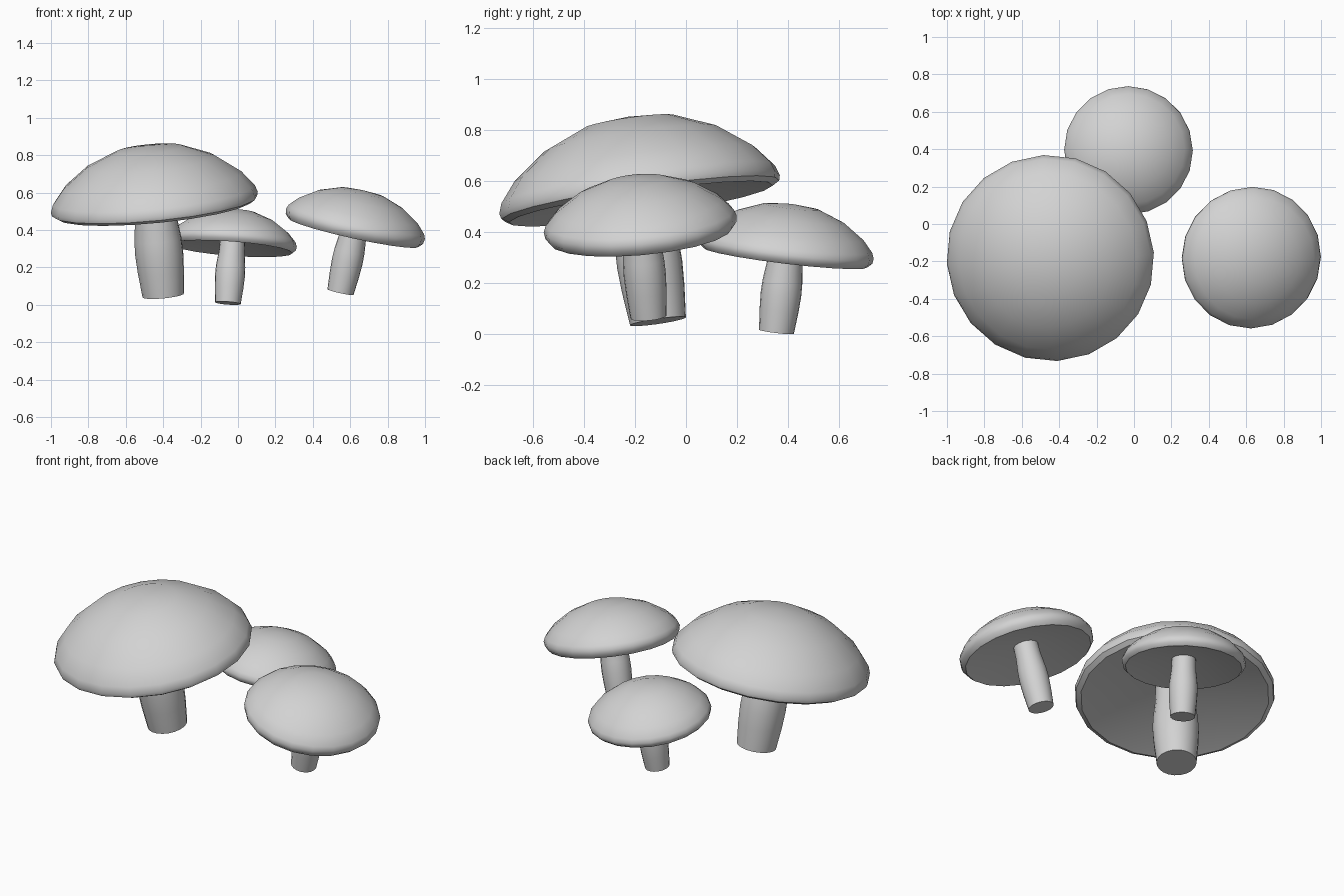
import bpy, math
from mathutils import Matrix, Vector

SIDES = 20

if "Cube" in bpy.data.objects:
    bpy.data.objects.remove(bpy.data.objects["Cube"], do_unlink=True)

grey = bpy.data.materials.new("plain grey")
grey.use_nodes = True
colour = (0.65, 0.65, 0.65, 1)
grey.diffuse_color = colour
grey.node_tree.nodes["Principled BSDF"].inputs["Base Color"].default_value = colour


def lathe(name, profile, base, axis, spin):
    """Spin a (radius, height) profile around a leaning axis; zero radius makes a pole."""
    turn = Vector((0, 0, 1)).rotation_difference(Vector(axis)).to_matrix() @ Matrix.Rotation(spin, 3, "Z")
    verts, rings, faces = [], [], []
    for r, h in profile:
        n = 1 if r == 0 else SIDES
        rings.append([len(verts) + i for i in range(n)])
        for i in range(n):
            a = math.tau * i / SIDES
            verts.append(turn @ Vector((r * math.cos(a), r * math.sin(a), h)) + Vector(base))
    for low, high in zip(rings, rings[1:]):
        for i in range(SIDES):
            j = (i + 1) % SIDES
            quad = [low[i % len(low)], low[j % len(low)], high[j % len(high)], high[i % len(high)]]
            faces.append(list(dict.fromkeys(quad)))
    mesh = bpy.data.meshes.new(name)
    mesh.from_pydata(verts, [], faces)
    mesh.materials.append(grey)
    obj = bpy.data.objects.new(name, mesh)
    bpy.context.collection.objects.link(obj)
    bpy.ops.object.select_all(action="DESELECT")
    obj.select_set(True)
    bpy.context.view_layer.objects.active = obj
    bpy.ops.object.shade_smooth_by_angle(angle=math.radians(40))


# Dome section as fractions of cap radius and dome height, from rim to crown
DOME = [(1, 0), (0.975, 0.13), (0.86, 0.385), (0.62, 0.71), (0.32, 0.935), (0, 1)]
# Stem section as fractions of its widest radius and length
STEM = [(0, 0), (0.86, 0), (0.96, 0.26), (1, 0.45), (0.98, 0.6), (0.86, 0.85), (0.82, 1.15), (0, 1.15)]


def mushroom(name, base, axis, length, stem_r, cap_r, dome, lip, hollow, spin):
    lathe(name + "_stem", [(r * stem_r, h * length) for r, h in STEM], base, axis, spin)
    # Hollow gills, then a bevelled lip below the rim
    gills = [(0, length + hollow), (0.94 * cap_r, length - lip), (0.99 * cap_r, length - 0.55 * lip)]
    lathe(name + "_cap", gills + [(r * cap_r, length + h * dome) for r, h in DOME], base, axis, spin)


mushroom("large_mushroom", (-0.4, -0.11, 0.05), (-0.095, -0.145, 1),
         0.505, 0.129, 0.557, 0.31, 0.037, 0.06, 0.06)
mushroom("left_mushroom", (0.548, -0.147, 0.068), (0.22, -0.09, 1),
         0.375, 0.083, 0.38, 0.185, 0.048, 0.025, 0)
mushroom("back_mushroom", (-0.054, 0.355, 0.009), (0.075, 0.12, 1),
         0.33, 0.08, 0.345, 0.177, 0.036, 0.025, 0)
